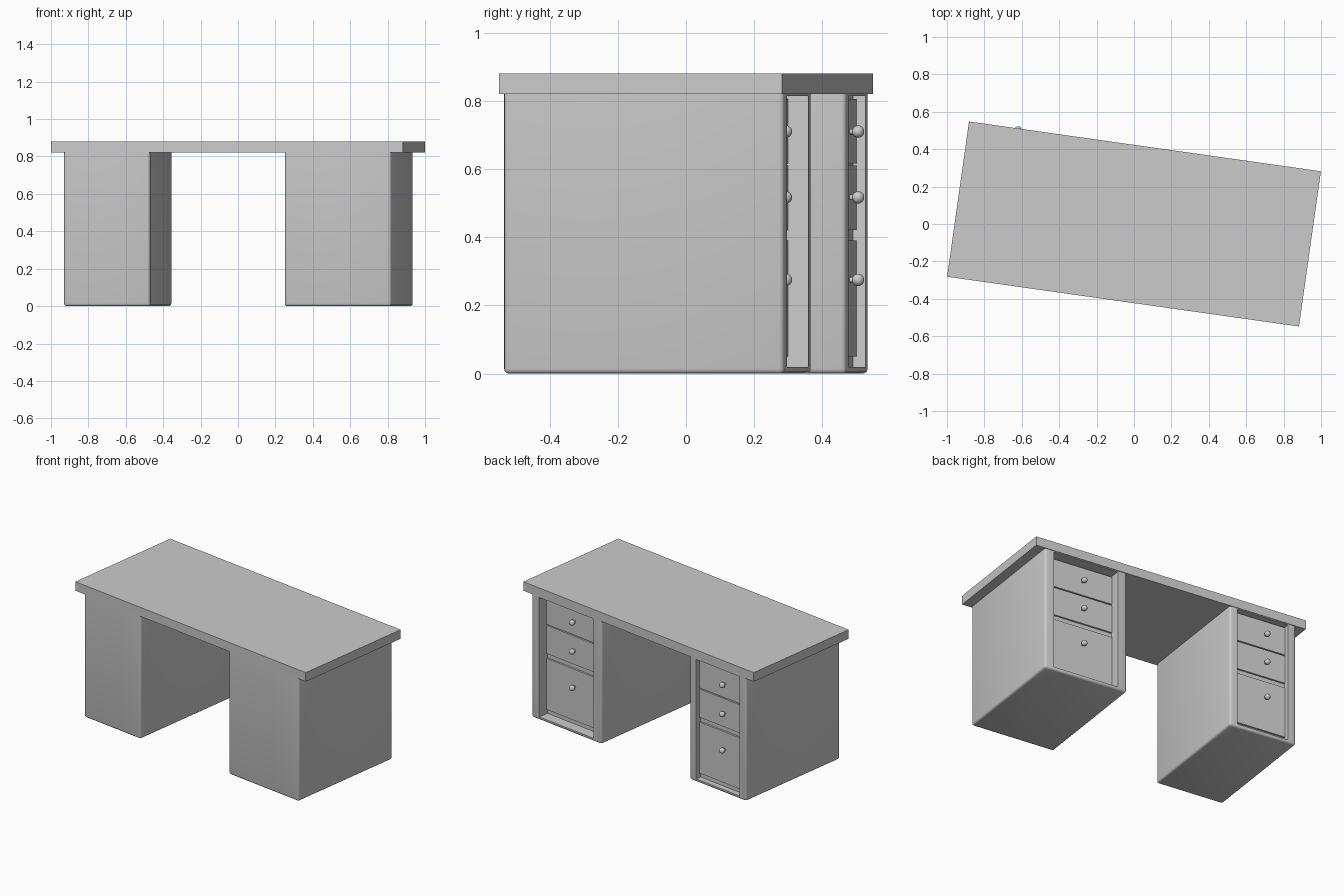
import bpy, bmesh, math
from mathutils import Matrix, Vector

if "Cube" in bpy.data.objects:
    bpy.data.objects.remove(bpy.data.objects["Cube"])

TURN = math.radians(-8.05)   # the whole desk is turned about z
BACK = 0.415                 # half depth of the pedestals
TOP_Z = 0.82


def finish(bm, name, smooth=True):
    bmesh.ops.recalc_face_normals(bm, faces=bm.faces)
    me = bpy.data.meshes.new(name)
    bm.to_mesh(me)
    bm.free()
    ob = bpy.data.objects.new(name, me)
    bpy.context.collection.objects.link(ob)
    ob.rotation_euler.z = TURN
    if smooth:
        bpy.context.view_layer.objects.active = ob
        ob.select_set(True)
        bpy.ops.object.shade_smooth_by_angle(angle=math.radians(35))
        ob.select_set(False)
    return ob


def box_bm(x0, x1, y0, y1, z0, z1):
    bm = bmesh.new()
    m = Matrix.Translation(((x0 + x1) / 2, (y0 + y1) / 2, (z0 + z1) / 2)) \
        @ Matrix.Diagonal((x1 - x0, y1 - y0, z1 - z0, 1))
    bmesh.ops.create_cube(bm, size=1, matrix=m)
    return bm


def pedestal(side, x0, x1, wall, recess, knob_x):
    # cabinet body with rounded edges and an open recess at the back
    bm = box_bm(x0, x1, -BACK, BACK, 0, TOP_Z)
    edges = [e for e in bm.edges if not all(v.co.z > TOP_Z - 0.01 for v in e.verts)]
    bmesh.ops.bevel(bm, geom=edges, offset=0.014, segments=3, profile=0.5,
                    affect='EDGES', clamp_overlap=True)
    bm.normal_update()
    face = max((f for f in bm.faces if f.normal.y > 0.99), key=lambda f: f.calc_area())
    bmesh.ops.inset_individual(bm, faces=[face], thickness=0.03)
    a, b, lo, hi = x0 + wall, x1 - wall, 0.02, TOP_Z - 0.006
    c = face.calc_center_median()
    for v in face.verts:
        v.co.x = a if v.co.x < c.x else b
        v.co.z = lo if v.co.z < c.z else hi
    ext = bmesh.ops.extrude_discrete_faces(bm, faces=[face])["faces"][0]
    for v in ext.verts:
        v.co.y -= recess + 0.012
    finish(bm, side + "_pedestal")

    # drawer fronts with round knobs
    face_y = BACK - recess
    rows = [("upper", 0.617, 0.805, 0.71), ("middle", 0.422, 0.61, 0.517),
            ("lower", 0.05, 0.39, 0.275)]
    for row, z0, z1, kz in rows:
        bm = box_bm(a + 0.004, b - 0.004, face_y - 0.02, face_y, z0, z1)
        finish(bm, f"{side}_{row}_drawer", False)
        bm = bmesh.new()
        bmesh.ops.create_uvsphere(bm, u_segments=20, v_segments=12, radius=0.018,
                                  matrix=Matrix.Translation((knob_x, face_y + 0.024, kz)))
        stem = Matrix.Translation((knob_x, face_y + 0.008, kz)) @ Matrix.Rotation(math.pi / 2, 4, 'X')
        bmesh.ops.create_cone(bm, cap_ends=True, segments=16, radius1=0.008,
                              radius2=0.008, depth=0.02, matrix=stem)
        finish(bm, f"{side}_{row}_knob")


# desk top
finish(box_bm(-0.95, 0.95, -0.419, 0.419, TOP_Z, 0.88), "desk_top", False)

# narrow and wide drawer pedestals
pedestal("left", -0.882, -0.417, 0.055, 0.026, -0.684)
pedestal("right", 0.31, 0.886, 0.063, 0.06, 0.585)
